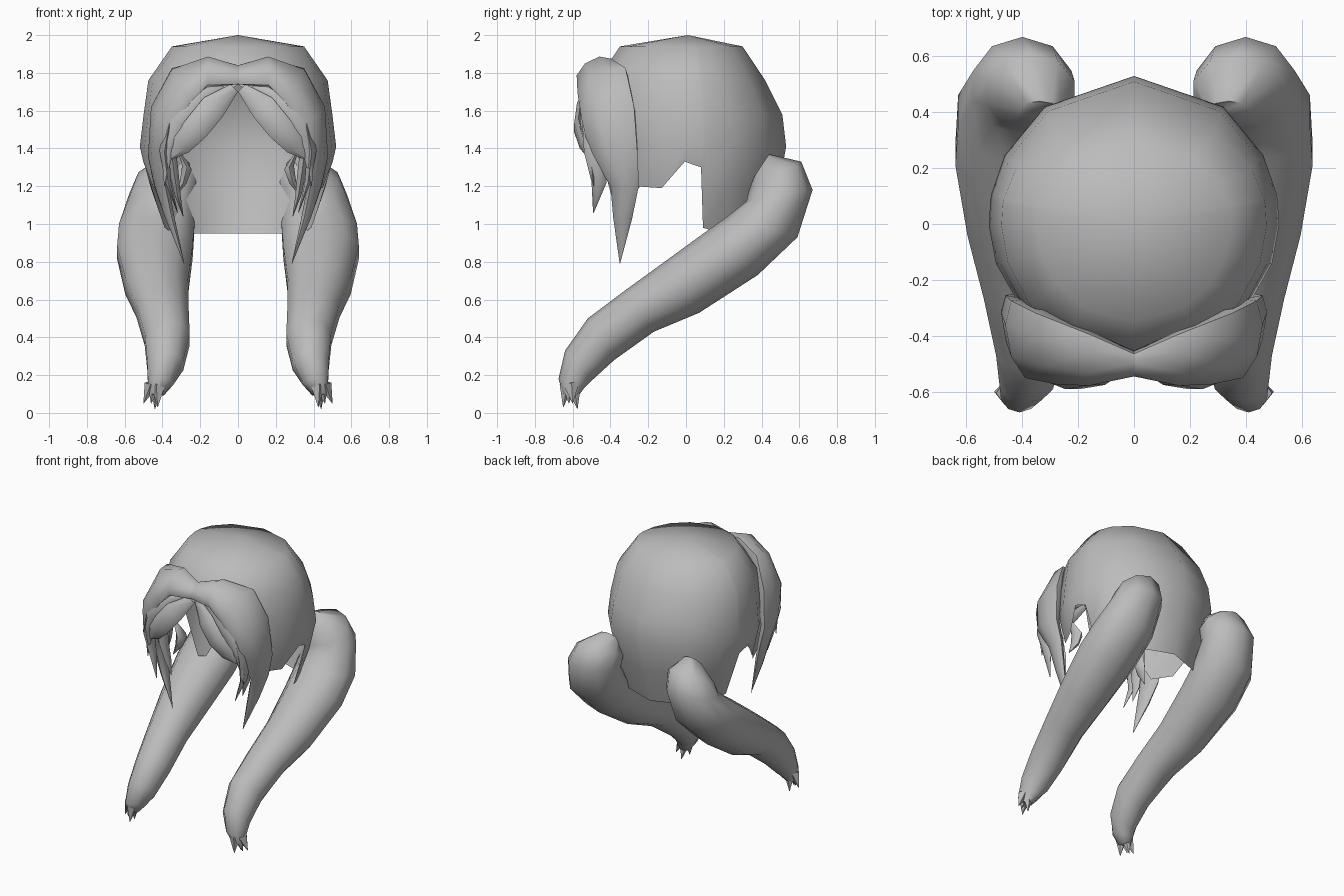
import bpy, bmesh, math
from mathutils import Vector

cube = bpy.data.objects.get("Cube")
if cube:
    bpy.data.objects.remove(cube)

hair = bpy.data.materials.new("hair_grey")
hair.use_nodes = True
hair.diffuse_color = (0.5, 0.5, 0.5, 1)
hair.node_tree.nodes["Principled BSDF"].inputs["Base Color"].default_value = (0.5, 0.5, 0.5, 1)


def finish(name, bm, angle=60):
    bmesh.ops.remove_doubles(bm, verts=bm.verts, dist=0.0005)
    bmesh.ops.recalc_face_normals(bm, faces=bm.faces)
    mesh = bpy.data.meshes.new(name)
    bm.to_mesh(mesh)
    bm.free()
    mesh.materials.append(hair)
    obj = bpy.data.objects.new(name, mesh)
    bpy.context.collection.objects.link(obj)
    bpy.ops.object.select_all(action='DESELECT')
    obj.select_set(True)
    bpy.context.view_layer.objects.active = obj
    bpy.ops.object.shade_smooth_by_angle(angle=math.radians(angle))


def loft(name, sections, sides=8):
    """Skin elliptical sections (centre, half axis a, half axis b) on both sides."""
    for side, s in (("left", 1), ("right", -1)):
        bm = bmesh.new()
        rings = []
        for c, a, b in sections:
            ring = []
            for i in range(sides):
                t = math.tau * i / sides
                p = Vector(c) + Vector(a) * math.cos(t) + Vector(b) * math.sin(t)
                ring.append(bm.verts.new((p.x * s, p.y, p.z)))
            rings.append(ring)
        for r, q in zip(rings, rings[1:]):
            for i in range(sides):
                j = (i + 1) % sides
                bm.faces.new((r[i], r[j], q[j], q[i]))
        bm.faces.new(rings[0])
        bm.faces.new(rings[-1])
        finish(side + "_" + name, bm)


def lock(name, points, sides=6):
    """Flat pointed strand: (x, y, z, depth in y, thickness in x)."""
    loft(name, [((x, y, z), (0, d, 0), (w, 0, w * 0.4)) for x, y, z, d, w in points], sides)


# Skull cap: levels of (z, half width, back depth, front depth), hem cut per column
levels = [(2.0, 0, 0, 0), (1.94, .35, .29, .36), (1.76, .475, .41, .48),
          (1.58, .5, .5, .5), (1.41, .52, .52, .49), (1.19, .47, .48, .45), (.95, .385, .41, .40)]
columns = [(0, .945), (38, .945), (63, .95), (79, .98), (82, 1.3), (92, 1.33),
           (108, 1.19), (128, 1.2), (150, 1.55), (180, 1.74)]


def cap_point(angle, z):
    for lo, hi in zip(levels[1:], levels):
        if z >= lo[0] or lo is levels[-1]:
            t = (z - lo[0]) / (hi[0] - lo[0])
            w, back, front = (lo[k] + (hi[k] - lo[k]) * t for k in (1, 2, 3))
            break
    a = math.radians(angle)
    depth = back if angle < 90 else front
    return Vector((w * math.sin(a), 0.01 + depth * math.cos(a), z))


bm = bmesh.new()
for s in (1, -1):
    grid = []
    for angle, hem in columns:
        col = []
        for level in levels:
            p = cap_point(angle, max(level[0], hem))
            col.append(bm.verts.new((p.x * s, p.y, p.z)))
        grid.append(col)
    for c, d in zip(grid, grid[1:]):
        for k in range(len(levels) - 1):
            bm.faces.new((c[k], c[k + 1], d[k + 1], d[k]))
bmesh.ops.dissolve_degenerate(bm, edges=bm.edges, dist=0.0005)
finish("skull_cap", bm)

# Long tails: lower edge (y, z), upper edge (y, z), centre x, half width
tail = [(.36, 1.25, .44, 1.37, .34, .08), (.33, 1.17, .61, 1.33, .37, .165),
        (.32, 1.12, .67, 1.18, .40, .185), (.22, 1.04, .59, .93, .43, .21),
        (.12, .97, .38, .73, .44, .21), (-.1, .81, .07, .53, .43, .175),
        (-.32, .65, -.17, .43, .40, .145), (-.52, .5, -.38, .28, .375, .125),
        (-.64, .33, -.5, .17, .385, .1), (-.675, .18, -.54, .13, .41, .07),
        (-.65, .10, -.57, .09, .43, .04)]
loft("tail", [((x, (y0 + y1) / 2, (z0 + z1) / 2), (0, (y1 - y0) / 2, (z1 - z0) / 2), (w, 0, 0))
              for y0, z0, y1, z1, x, w in tail], 10)

# Split tail ends
for i, (x, y, z) in enumerate([(.44, -.575, .02), (.50, -.60, .05), (.425, -.65, .03), (.46, -.62, .05)]):
    root = Vector((.415, -.61, .16)).lerp(Vector((x, y, .16)), 0.4)
    loft("tail_tip_%d" % (i + 1), [(root, (.045, 0, 0), (0, .045, .01)),
                                   ((x, y, z), (.001, 0, 0), (0, .001, 0))], 5)

# Swept bangs, meeting at the centre parting
loft("bang", [((0, -.5, 1.79), (0, .035, .05), (0, -.03, .02)),
              ((.16, -.48, 1.805), (0, .085, .07), (0, -.055, .045)),
              ((.30, -.44, 1.735), (.05, .12, .09), (.02, -.07, .03)),
              ((.39, -.41, 1.57), (.05, .135, .05), (.05, -.065, .02)),
              ((.42, -.385, 1.37), (.04, .13, -.02), (.04, -.03, 0)),
              ((.405, -.325, 1.2), (.02, .075, 0), (.035, -.01, 0)),
              ((.36, -.335, 1.03), (.01, .05, 0), (.025, 0, 0)),
              ((.285, -.35, .79), (.001, .001, 0), (.001, 0, 0))])

# Inner fringe strands below the bangs
loft("inner_fringe", [((.02, -.50, 1.72), (.02, 0, .02), (0, .015, 0)),
                      ((.13, -.555, 1.62), (.05, 0, .05), (0, .025, 0)),
                      ((.22, -.57, 1.51), (.05, 0, .05), (0, .025, 0)),
                      ((.30, -.545, 1.42), (.04, 0, .04), (0, .02, 0)),
                      ((.38, -.49, 1.33), (.002, 0, 0), (0, .002, 0))], 6)
loft("outer_fringe", [((.08, -.49, 1.73), (.03, 0, .02), (0, .015, 0)),
                      ((.22, -.53, 1.65), (.05, 0, .06), (0, .025, 0)),
                      ((.32, -.54, 1.53), (.045, 0, .03), (0, .025, 0)),
                      ((.37, -.51, 1.40), (.03, 0, .01), (0, .025, 0)),
                      ((.39, -.49, 1.2), (.002, 0, 0), (0, .002, 0))], 6)

# Pointed face locks
lock("front_lock", [(.36, -.49, 1.55, .06, .02), (.39, -.48, 1.38, .06, .03),
                    (.37, -.46, 1.22, .04, .02), (.32, -.49, 1.06, .002, .002)])
lock("temple_lock", [(.36, -.38, 1.45, .06, .03), (.34, -.38, 1.28, .05, .03),
                     (.32, -.36, 1.15, .035, .02), (.29, -.36, 1.04, .002, .002)])
lock("ear_lock", [(.31, -.28, 1.38, .02, .01), (.27, -.27, 1.30, .05, .03),
                  (.29, -.27, 1.22, .04, .02), (.33, -.28, 1.15, .002, .002)])
